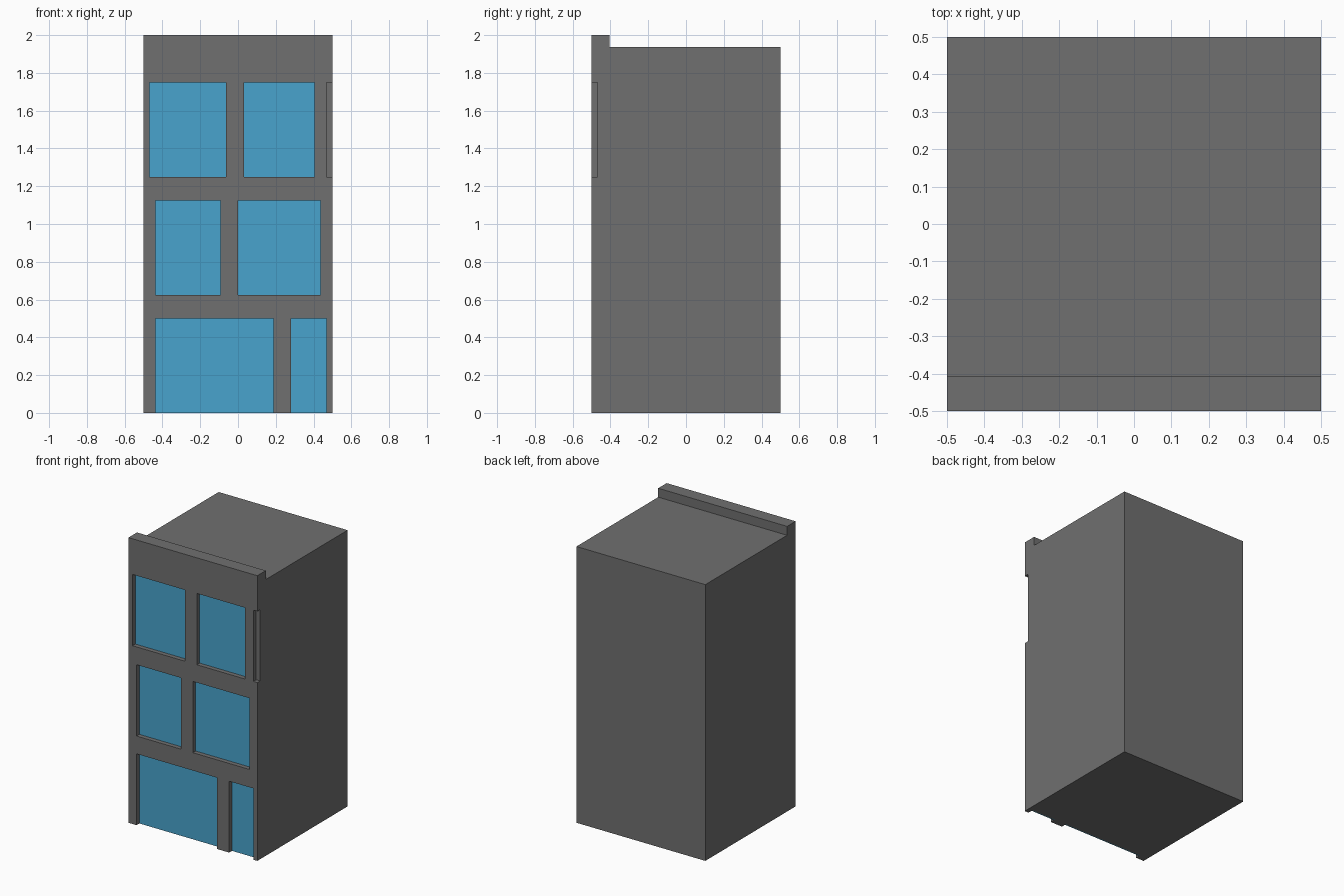
import bpy, bmesh
from mathutils import Matrix, Vector

if "Cube" in bpy.data.objects:
    bpy.data.objects.remove(bpy.data.objects["Cube"])


def material(name, rgb):
    m = bpy.data.materials.new(name)
    m.diffuse_color = (*rgb, 1.0)
    m.use_nodes = True
    m.node_tree.nodes["Principled BSDF"].inputs["Base Color"].default_value = m.diffuse_color
    return m


grey = material("wall grey", (0.162, 0.162, 0.162))
blue = material("glass blue", (0.065, 0.37, 0.61))


def add_box(bm, x0, x1, y0, y1, z0, z1):
    size = Matrix.Diagonal((x1 - x0, y1 - y0, z1 - z0, 1))
    mid = Vector(((x0 + x1) / 2, (y0 + y1) / 2, (z0 + z1) / 2))
    bmesh.ops.create_cube(bm, size=1, matrix=Matrix.Translation(mid) @ size)


def make_object(name, bm, mat):
    bmesh.ops.recalc_face_normals(bm, faces=bm.faces[:])
    me = bpy.data.meshes.new(name)
    bm.to_mesh(me)
    bm.free()
    me.materials.append(mat)
    ob = bpy.data.objects.new(name, me)
    bpy.context.collection.objects.link(ob)
    return ob


FRONT, GLASS, BACK = -0.5, -0.46875, -0.461

# Window openings per floor: (bottom, top, [(left, right), ...])
floors = [
    (0.0, 0.5, [(-0.4375, 0.1875), (0.28125, 0.46875)]),
    (0.625, 1.125, [(-0.4375, -0.09375), (0.0, 0.4375)]),
    (1.25, 1.75, [(-0.46875, -0.0625), (0.03125, 0.40625)]),
]

# Building body: side profile with raised front parapet, extruded across x
profile = [(-0.5, 0), (0.5, 0), (0.5, 1.9375), (-0.406, 1.9375), (-0.406, 2), (-0.5, 2)]
bm = bmesh.new()
face = bm.faces.new([bm.verts.new((-0.5, y, z)) for y, z in profile])
ext = bmesh.ops.extrude_face_region(bm, geom=[face])
bmesh.ops.translate(bm, vec=(1, 0, 0),
                    verts=[v for v in ext["geom"] if isinstance(v, bmesh.types.BMVert)])
body = make_object("building_body", bm, grey)

# Recesses for the windows, plus the shallow notch on the upper right corner
bm = bmesh.new()
for z0, z1, spans in floors:
    for x0, x1 in spans:
        add_box(bm, x0, x1, FRONT - 0.1, BACK, z0 if z0 > 0 else -0.1, z1)
add_box(bm, 0.46875, 0.6, FRONT - 0.1, GLASS, 1.25, 1.75)
cutter = make_object("recess_cutter", bm, grey)
cutter.hide_render = True

mod = body.modifiers.new("recesses", "BOOLEAN")
mod.operation = "DIFFERENCE"
mod.solver = "EXACT"
mod.object = cutter
bpy.context.view_layer.objects.active = body
body.select_set(True)
bpy.ops.object.modifier_apply(modifier=mod.name)
bpy.data.objects.remove(cutter)

# Glass panes set into the recesses
for level, (z0, z1, spans) in enumerate(floors):
    for n, (x0, x1) in enumerate(spans):
        bm = bmesh.new()
        add_box(bm, x0, x1, GLASS, BACK, z0, z1)
        make_object(f"window_floor{level}_{n}", bm, blue)
